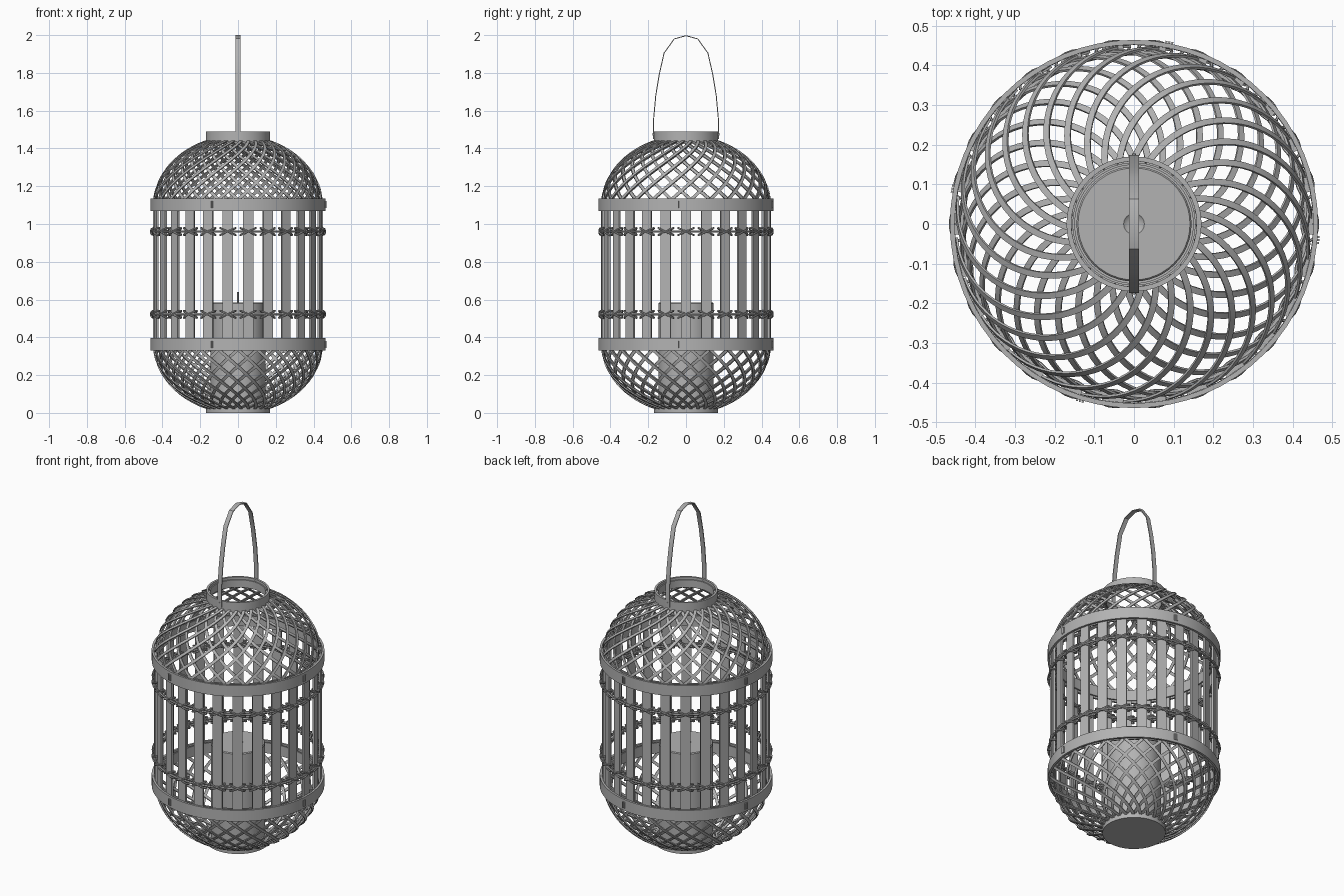
import bpy, bmesh, math
from mathutils import Vector

cube = bpy.data.objects.get("Cube")
if cube:
    bpy.data.objects.remove(cube)

mat = bpy.data.materials.new("grey cane")
mat.use_nodes = True
GREY = (0.45, 0.45, 0.45, 1)
mat.diffuse_color = GREY
mat.node_tree.nodes["Principled BSDF"].inputs["Base Color"].default_value = GREY

MID = 0.7325          # mirror height of the cage
SLATS = 26
CANES = 27
CAGE_R = 0.445
TAU = math.tau


def polar(r, a, z):
    return Vector((r * math.cos(a), r * math.sin(a), z))


def sweep(bm, pts, outs, w, t, closed=False, sides=4):
    """Sweep a flat (4 sides) or rounded profile, w wide and t thick, along a path."""
    n = len(pts)
    rings = []
    for i, (p, out) in enumerate(zip(pts, outs)):
        a = pts[(i - 1) % n] if closed else pts[max(i - 1, 0)]
        b = pts[(i + 1) % n] if closed else pts[min(i + 1, n - 1)]
        tan = (b - a).normalized()
        side = tan.cross(out).normalized()
        out = side.cross(tan)
        scale = math.sqrt(0.5) if sides == 4 else 0.5
        ring = []
        for k in range(sides):
            ang = TAU * (k + 0.5) / sides
            ring.append(bm.verts.new(p + side * (w * scale * math.cos(ang))
                                     + out * (t * scale * math.sin(ang))))
        rings.append(ring)
    for i in range(n if closed else n - 1):
        r0, r1 = rings[i], rings[(i + 1) % n]
        for k in range(sides):
            m = (k + 1) % sides
            bm.faces.new((r0[k], r0[m], r1[m], r1[k]))
    if not closed:
        bm.faces.new(rings[0])
        bm.faces.new(rings[-1])


def finish(bm, name, smooth=True):
    bmesh.ops.recalc_face_normals(bm, faces=bm.faces)
    me = bpy.data.meshes.new(name)
    bm.to_mesh(me)
    bm.free()
    me.materials.append(mat)
    ob = bpy.data.objects.new(name, me)
    bpy.context.collection.objects.link(ob)
    if smooth:
        bpy.ops.object.select_all(action='DESELECT')
        ob.select_set(True)
        bpy.context.view_layer.objects.active = ob
        bpy.ops.object.shade_smooth_by_angle(angle=math.radians(35))
    return ob


def hoop(bm, r, z, height, thick, sides=4, seg=64):
    angs = [TAU * i / seg for i in range(seg)]
    sweep(bm, [polar(r, a, z) for a in angs], [polar(1, a, 0) for a in angs],
          height, thick, True, sides)


def lathe(name, profile, seg=48):
    """Revolve (radius, height) points around the vertical axis."""
    bm = bmesh.new()
    vs = [bm.verts.new((r, 0, z)) for r, z in profile]
    es = [bm.edges.new(pair) for pair in zip(vs, vs[1:])]
    bmesh.ops.spin(bm, geom=vs + es, cent=(0, 0, 0), axis=(0, 0, 1),
                   angle=TAU, steps=seg, use_merge=True)
    bmesh.ops.remove_doubles(bm, verts=bm.verts, dist=1e-5)
    return finish(bm, name)


# Upright slats
bm = bmesh.new()
for k in range(SLATS):
    a = TAU * k / SLATS
    sweep(bm, [polar(CAGE_R, a, 0.335), polar(CAGE_R, a, 1.13)],
          [polar(1, a, 0)] * 2, 0.054, 0.012)
finish(bm, "slats", False)

# Woven domes: canes spiralling both ways, mirrored top to bottom
TWIST = math.radians(65)
PHI_END = math.acos(0.16 / CAGE_R)
for name, flip in (("upper_dome", False), ("lower_dome", True)):
    bm = bmesh.new()
    for way in (1, -1):
        for k in range(CANES):
            start = math.pi / 2 + TAU * k / CANES
            pts, outs = [], []
            for i in range(25):
                f = i / 24
                phi = f * PHI_END
                a = start + way * TWIST * (f - 1)
                r = (CAGE_R + way * 0.003) * math.cos(phi)
                z = 1.095 + (0.37 + way * 0.003) * math.sin(phi)
                out = polar(math.cos(phi), a, math.sin(phi) * 1.2)
                if flip:
                    z, out.z = 2 * MID - z, -out.z
                pts.append(polar(r, a, z))
                outs.append(out.normalized())
            sweep(bm, pts, outs, 0.016, 0.006)
    finish(bm, name)

# Wide bands gripping the slat ends, inside and outside, with small clasps
for name, z in (("upper_band", 1.1025), ("lower_band", 2 * MID - 1.1025)):
    bm = bmesh.new()
    hoop(bm, 0.458, z, 0.066, 0.012)
    hoop(bm, 0.434, z, 0.062, 0.008)
    finish(bm, name)
    bm = bmesh.new()
    for q in range(4):
        a = math.radians(-5 + 84 * q + 6 * (q // 2))
        for d in (-0.016, 0, 0.016):
            sweep(bm, [polar(0.466, a + d, z - 0.018), polar(0.466, a + d, z + 0.018)],
                  [polar(1, a + d, 0)] * 2, 0.005, 0.006)
    finish(bm, name + "_clasps", False)

# Lashings: two hoops with crossed loops tied round every slat
for name, z in (("upper_lashing", 0.96), ("lower_lashing", 0.522)):
    bm = bmesh.new()
    hoop(bm, 0.457, z, 0.014, 0.012, 6)
    hoop(bm, 0.431, z, 0.014, 0.012, 6)
    for k in range(SLATS):
        a = TAU * k / SLATS
        radial, tang = polar(1, a, 0), polar(1, a + TAU / 4, 0)
        centre = polar(0.443, a, z)
        for tilt in (1, -1):
            pts, outs = [], []
            for i in range(14):
                b = TAU * i / 14
                outs.append(tang * math.cos(b) + radial * math.sin(b))
                pts.append(centre + tang * 0.042 * math.cos(b) + radial * 0.02 * math.sin(b)
                           + Vector((0, 0, tilt * 0.019 * math.cos(b))))
            sweep(bm, pts, outs, 0.011, 0.008, True, 6)
    finish(bm, name)

# Neck ring, base tray and candle
bm = bmesh.new()
hoop(bm, 0.164, 1.46, 0.06, 0.012)
hoop(bm, 0.152, 1.455, 0.045, 0.006)
finish(bm, "neck_ring")
lathe("base_tray", [(0, 0), (0.17, 0), (0.17, 0.036), (0.158, 0.036), (0.158, 0.016), (0, 0.016)])
lathe("candle", [(0, 0.016), (0.145, 0.016), (0.145, 0.58), (0.141, 0.585),
                 (0.026, 0.585), (0.018, 0.578), (0, 0.576)])
lathe("wick", [(0, 0.575), (0.005, 0.575), (0.004, 0.64), (0, 0.64)], 8)

# Carrying handle: a flat strip bent into an arch, pinned to the neck
half = [(0.172, 1.45), (0.172, 1.55), (0.16, 1.68), (0.142, 1.79),
        (0.116, 1.905), (0.062, 1.98)]
arch = [(-y, z) for y, z in half] + [(0, 1.997)] + [(y, z) for y, z in reversed(half)]
pts = [Vector((0, y, z)) for y, z in arch]
outs = [Vector((0, y, max(z - 1.8, 0) * 1.5)).normalized() for y, z in arch]
bm = bmesh.new()
sweep(bm, pts, outs, 0.026, 0.005)
for s in (-1, 1):
    sweep(bm, [Vector((0, s * 0.15, 1.475)), Vector((0, s * 0.178, 1.475))],
          [Vector((0, 0, 1))] * 2, 0.012, 0.012, False, 8)
finish(bm, "handle")
